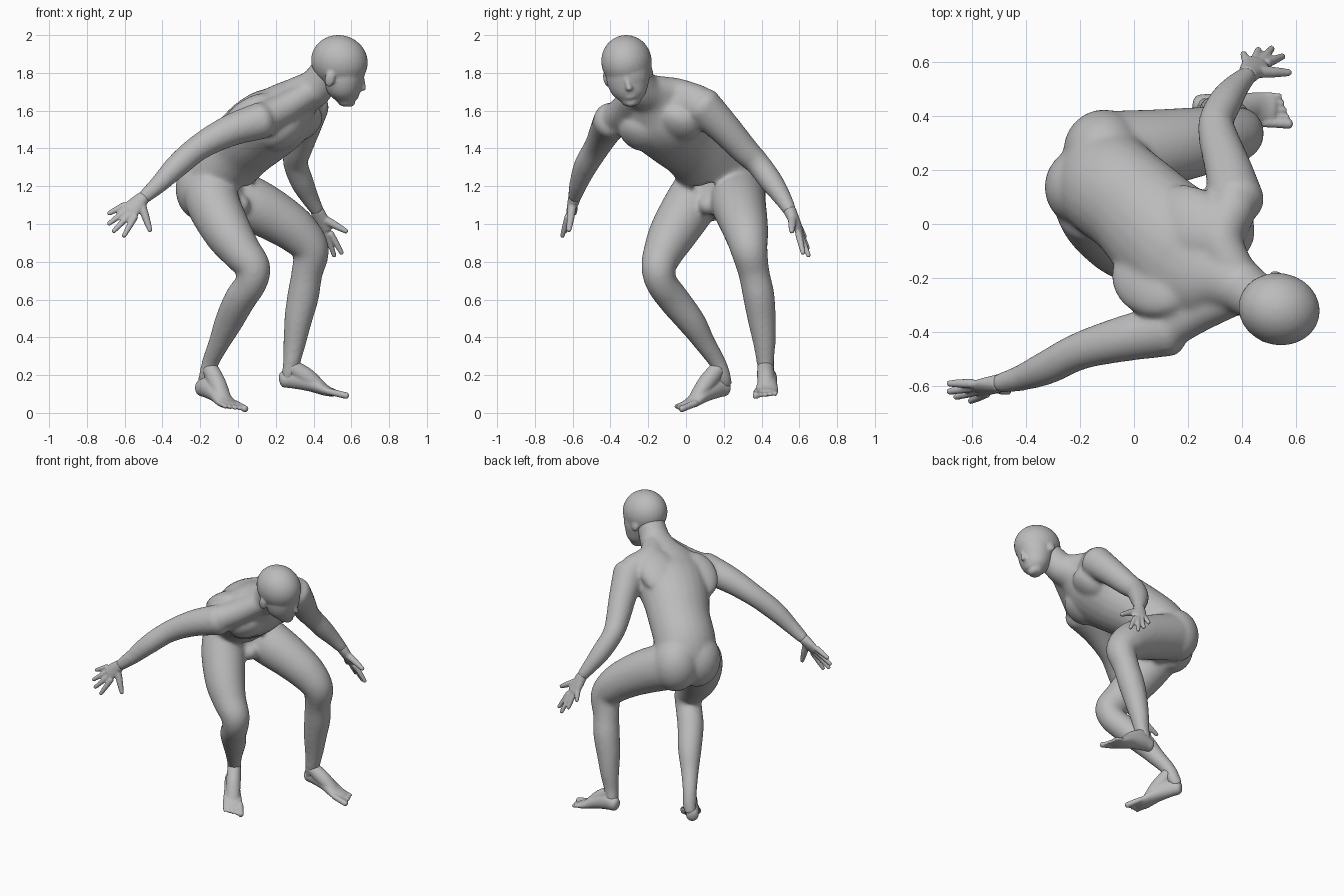
import bpy
import bmesh
from math import sin, cos, tau, radians
from mathutils import Vector, Matrix

default_cube = bpy.data.objects.get("Cube")
if default_cube:
    bpy.data.objects.remove(default_cube, do_unlink=True)

grey = bpy.data.materials.new("plain grey")
grey.use_nodes = True
grey.diffuse_color = (.5, .5, .5, 1)
grey.node_tree.nodes["Principled BSDF"].inputs["Base Color"].default_value = grey.diffuse_color

FACING_LEFT = Vector((.47, .87, .1)).normalized()
UP = Vector((0, 0, 1))


def spline(points, steps=5):
    """Smooth curve through points of x, y, z, half width and half depth."""
    keys = [Vector(tuple(p) + (p[-1],) * (5 - len(p))) for p in points]
    keys = [keys[0] * 2 - keys[1]] + keys + [keys[-1] * 2 - keys[-2]]
    curve = []
    for a, b, c, d in zip(keys, keys[1:], keys[2:], keys[3:]):
        for step in range(steps):
            t = step / steps
            curve.append((b * 2 + (c - a) * t + (a * 2 - b * 5 + c * 4 - d) * t ** 2
                          + (b * 3 - a - c * 3 + d) * t ** 3) * .5)
    return curve + [keys[-2]]


def loft(bm, points, side=FACING_LEFT, sides=24):
    """Closed tube of elliptical sections with rounded ends."""
    curve = spline(points)
    centres = [Vector(k[:3]) for k in curve]
    sections = []
    last = len(curve) - 1
    for i, key in enumerate(curve):
        tangent = (centres[min(i + 1, last)] - centres[max(i - 1, 0)]).normalized()
        across = (side - tangent * side.dot(tangent)).normalized()
        sections.append((centres[i], tangent, across, key[3], key[4]))

    def cap(section, sign):
        centre, tangent, across, width, depth = section
        rounded = []
        for angle in (radians(30), radians(55), radians(80)):
            shift = tangent * (sign * .6 * min(width, depth) * sin(angle))
            rounded.append((centre + shift, tangent, across, width * cos(angle), depth * cos(angle)))
        return rounded

    sections = cap(sections[0], -1)[::-1] + sections + cap(sections[-1], 1)
    rings = []
    for centre, tangent, across, width, depth in sections:
        other = tangent.cross(across)
        rings.append([bm.verts.new(centre + across * (width * cos(tau * j / sides))
                                   + other * (depth * sin(tau * j / sides)))
                      for j in range(sides)])
    for low, high in zip(rings, rings[1:]):
        for j in range(sides):
            k = (j + 1) % sides
            bm.faces.new((low[j], low[k], high[k], high[j]))
    bm.faces.new(rings[0][::-1])
    bm.faces.new(rings[-1])


def blob(bm, centre, size, forward, left=FACING_LEFT):
    """Ellipsoid sized along forward, left and up."""
    forward = forward.normalized()
    left = (left - forward * left.dot(forward)).normalized()
    basis = Matrix((forward, left, forward.cross(left))).transposed().to_4x4()
    matrix = Matrix.Translation(centre) @ basis @ Matrix.Diagonal((*size, 1))
    bmesh.ops.create_uvsphere(bm, u_segments=28, v_segments=18, radius=1, matrix=matrix)


def finish(bm, name, voxel, smoothing):
    """Fuse the overlapping volumes into one smooth skin."""
    mesh = bpy.data.meshes.new(name)
    bm.to_mesh(mesh)
    bm.free()
    mesh.materials.append(grey)
    obj = bpy.data.objects.new(name, mesh)
    bpy.context.collection.objects.link(obj)
    fuse = obj.modifiers.new("fuse", 'REMESH')
    fuse.mode = 'VOXEL'
    fuse.voxel_size = voxel
    fuse.use_smooth_shade = True
    relax = obj.modifiers.new("relax", 'SMOOTH')
    relax.factor = .5
    relax.iterations = smoothing


# Torso and neck
body = bmesh.new()
loft(body, [(-.04, .14, 1.1, .1, .09), (-.1, .17, 1.18, .2, .17), (-.09, .14, 1.29, .2, .18),
            (.01, .06, 1.4, .2, .18), (.11, -.04, 1.49, .22, .19), (.21, -.12, 1.56, .24, .18),
            (.28, -.17, 1.63, .2, .14), (.34, -.2, 1.68, .13, .11), (.405, -.24, 1.72, .1),
            (.46, -.275, 1.79, .09), (.5, -.3, 1.85, .09)])

# Shoulder girdle and the slopes from neck to shoulder
loft(body, [(.13, -.37, 1.55, .09), (.25, -.15, 1.62, .11), (.37, .07, 1.64, .09)], UP)
loft(body, [(.4, -.22, 1.72, .07), (.32, -.06, 1.69, .085), (.37, .07, 1.65, .085)], UP)
loft(body, [(.37, -.27, 1.69, .07), (.24, -.32, 1.61, .08), (.14, -.37, 1.56, .085)], UP)

# Flat muscles of the chest, upper back, buttocks and groin
chest_front = Vector((.55, -.35, -.75))
upper_back = Vector((-.45, .3, .83))
hips_back = Vector((-.86, .5, .1))
for centre, size, facing in [((.34, -.04, 1.53), (.075, .12, .12), chest_front),
                             ((.24, -.24, 1.48), (.075, .12, .12), chest_front),
                             ((.2, .01, 1.65), (.07, .13, .17), upper_back),
                             ((.06, -.21, 1.585), (.07, .13, .17), upper_back),
                             ((-.185, .14, 1.19), (.145, .15, .175), hips_back),
                             ((-.115, .275, 1.19), (.145, .15, .175), hips_back),
                             ((.01, .12, 1.1), (.055, .055, .055), chest_front)]:
    blob(body, centre, size, facing)

# Arms
loft(body, [(.13, -.39, 1.55, .1), (-.04, -.425, 1.495, .085), (-.2, -.47, 1.41, .07),
            (-.32, -.53, 1.31, .064), (-.42, -.57, 1.21, .049), (-.5, -.59, 1.14, .037)], UP)
loft(body, [(.38, .08, 1.63, .105), (.35, .2, 1.51, .088), (.315, .31, 1.39, .075),
            (.305, .38, 1.32, .066), (.34, .455, 1.22, .062), (.38, .51, 1.14, .049),
            (.42, .55, 1.07, .037)], UP)

# Legs
loft(body, [(-.15, .07, 1.17, .145), (-.12, .01, 1.08, .14), (-.05, -.07, .95, .127),
            (.02, -.12, .85, .107), (.08, -.145, .77, .092), (.07, -.13, .69, .084),
            (.01, -.065, .6, .084), (-.05, .03, .48, .075), (-.1, .1, .37, .057),
            (-.145, .165, .27, .046), (-.165, .195, .19, .044), (-.18, .21, .15, .036)])
loft(body, [(-.06, .27, 1.16, .15), (.08, .28, 1.1, .145), (.21, .3, 1.03, .132),
            (.32, .32, .95, .117), (.385, .335, .86, .098), (.365, .36, .74, .083),
            (.345, .385, .62, .084), (.32, .4, .5, .075), (.3, .415, .37, .06),
            (.285, .42, .27, .047), (.27, .43, .2, .042), (.255, .435, .18, .036)])
finish(body, "body", .011, 16)

# Head: skull, jaw, brow, nose, lips, chin and ears
head = bmesh.new()
face_forward = Vector((.95, -.18, -.25)).normalized()
face_left = Vector((.2, .95, .22)).normalized()
blob(head, (.537, -.315, 1.86), (.152, .133, .14), face_forward, face_left)
loft(head, [(.555, -.31, 1.83, .12, .12), (.56, -.305, 1.75, .112, .105),
            (.57, -.295, 1.69, .088, .08), (.575, -.29, 1.65, .052, .047)], face_left)
brow = Vector((.642, -.325, 1.79))
loft(head, [(*(brow + face_left * x - face_forward * (6 * x * x)), .02)
            for x in (-.07, -.035, 0, .035, .07)], UP)
loft(head, [(.658, -.32, 1.785, .01), (.66, -.31, 1.75, .013), (.662, -.3, 1.715, .018)], face_left)
blob(head, (.62, -.295, 1.675), (.02, .035, .015), face_forward, face_left)
blob(head, (.593, -.29, 1.645), (.028, .035, .024), face_forward, face_left)
for ear in ((.485, -.422, 1.765), (.53, -.192, 1.815)):
    blob(head, ear, (.028, .014, .042), face_forward, face_left)
finish(head, "head", .008, 5)


# Hands: palm, four fingers and a thumb
def hand(name, wrist, little, index, tips, thumb):
    bm = bmesh.new()
    wrist, little, index, thumb = map(Vector, (wrist, little, index, thumb))
    across = (index - little).normalized()
    middle = (little + index) / 2
    loft(bm, [(*wrist, .036, .034), (*wrist.lerp(middle, .5), .046, .028),
              (*middle, .05, .021)], across)
    for i, tip in enumerate(map(Vector, tips)):
        knuckle = little.lerp(index, i / 3)
        loft(bm, [(*knuckle, .018), (*knuckle.lerp(tip, .5), .016), (*tip, .012)], across)
    root = wrist.lerp(index, .3)
    loft(bm, [(*root, .024), (*root.lerp(thumb, .55), .02), (*thumb, .013)], UP)
    finish(bm, name, .006, 3)


hand("right_hand", (-.5, -.59, 1.14), (-.6, -.59, 1.1), (-.545, -.625, 1.04),
     [(-.685, -.59, 1.055), (-.685, -.62, 1), (-.66, -.64, .96), (-.605, -.655, .935)],
     (-.465, -.62, .965))
hand("left_hand", (.42, .55, 1.07), (.42, .595, .99), (.49, .595, .95),
     [(.405, .63, .93), (.46, .645, .87), (.51, .65, .83), (.55, .62, .845)],
     (.575, .56, .96))


# Feet: sole, instep rising to the shin, and five toes
def foot(name, heel, toe, shin, inner):
    bm = bmesh.new()
    heel, toe, shin = Vector(heel), Vector(toe), Vector(shin)
    left = UP.cross(toe - heel).normalized()
    sections = [(.03, .005, .04, .045), (.2, .025, .046, .055), (.45, .02, .052, .045),
                (.68, 0, .062, .028), (.82, 0, .056, .018)]
    loft(bm, [(*(heel.lerp(toe, along) + UP * lift), width, height)
              for along, lift, width, height in sections], left)
    ball = heel.lerp(toe, .7)
    loft(bm, [(*shin, .043), (*shin.lerp(ball, .45), .046), (*ball, .04, .02)], left)
    for i in range(5):
        offset = left * inner * (.05 - .025 * i)
        radius = .012 if i else .018
        loft(bm, [(*(heel.lerp(toe, along) + offset), radius)
                  for along in (.72, .85, 1 - .03 * i)], left)
    finish(bm, name, .006, 5)


foot("right_foot", (-.2, .215, .13), (0, -.055, .02), (-.145, .165, .23), 1)
foot("left_foot", (.23, .44, .175), (.58, .42, .09), (.29, .42, .24), -1)
